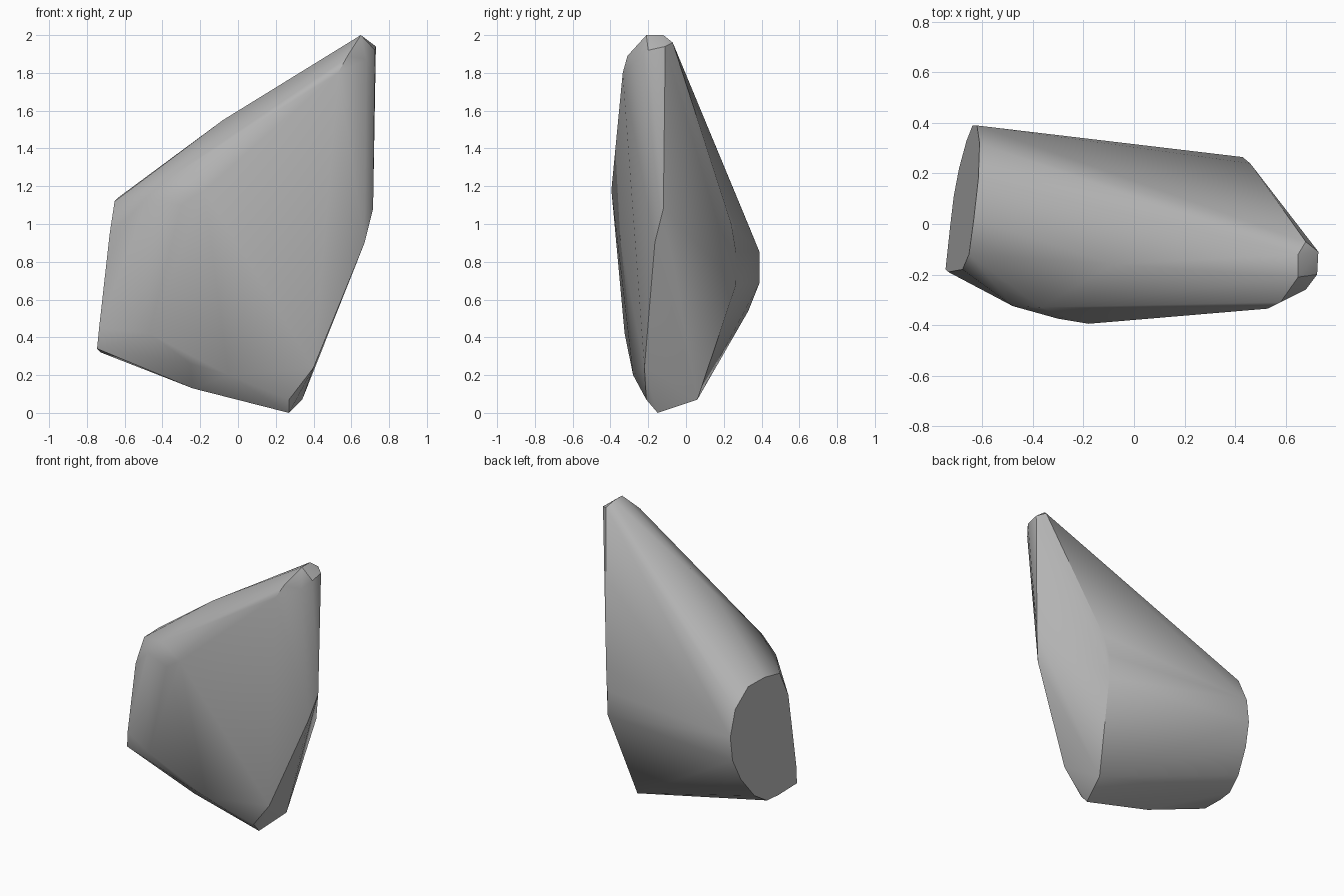
import bpy
import bmesh
import math

cube = bpy.data.objects.get("Cube")
if cube:
    bpy.data.objects.remove(cube, do_unlink=True)

stone = bpy.data.materials.new("stone_grey")
stone.use_nodes = True
grey = (0.45, 0.45, 0.45, 1)
stone.diffuse_color = grey
stone.node_tree.nodes["Principled BSDF"].inputs["Base Color"].default_value = grey

# Flat oval end facet: (y, z) outline on a tilted plane
end_outline = [(.39, .69), (.39, .85), (.32, 1.02), (.18, 1.13), (.02, 1.14),
               (-.12, 1.12), (-.18, .95), (-.19, .45), (-.18, .34), (0, .32),
               (.11, .32), (.22, .39), (.33, .54)]
end_facet = [(-.762 + .12 * y + .11 * z, y, z) for y, z in end_outline]

# Narrow upper tip
tip = [(.65, -.21, 2), (.65, -.12, 2), (.68, -.07, 1.96), (.73, -.11, 1.94),
       (.725, -.2, 1.92), (.68, -.26, 1.87), (.58, -.31, 1.89), (.53, -.335, 1.8)]

# Ridge line and broad front face
front = [(-.08, -.16, 1.55), (-.18, -.395, 1.18), (-.3, -.375, 1.1),
         (-.48, -.325, 1.13), (-.37, -.33, 1.24), (-.47, -.325, .42),
         (-.25, -.28, .26), (-.05, -.28, .2)]

# Right flank and back corner
flank = [(.715, -.12, 1.08), (.67, -.165, .9), (.4, -.22, .24),
         (.46, .24, 1), (.43, .265, .85), (.43, .265, .68)]

# Tapered foot
foot = [(.27, -.21, .07), (.27, -.15, 0), (.34, .06, .07), (-.24, -.15, .13)]

# Wrap the groups in one faceted convex skin
bm = bmesh.new()
for point in end_facet + tip + front + flank + foot:
    bm.verts.new(point)
result = bmesh.ops.convex_hull(bm, input=bm.verts)
unused = {v for v in result["geom_interior"] + result["geom_unused"]
          if isinstance(v, bmesh.types.BMVert)}
bmesh.ops.delete(bm, geom=list(unused), context="VERTS")
bmesh.ops.dissolve_limit(bm, angle_limit=math.radians(2),
                         verts=bm.verts, edges=bm.edges)
bmesh.ops.recalc_face_normals(bm, faces=bm.faces)

mesh = bpy.data.meshes.new("rock")
bm.to_mesh(mesh)
bm.free()
mesh.materials.append(stone)
rock = bpy.data.objects.new("rock", mesh)
bpy.context.collection.objects.link(rock)

# Smooth the gentle facets, keep hard breaks crisp
bpy.ops.object.select_all(action="DESELECT")
rock.select_set(True)
bpy.context.view_layer.objects.active = rock
bpy.ops.object.shade_smooth_by_angle(angle=math.radians(35))
